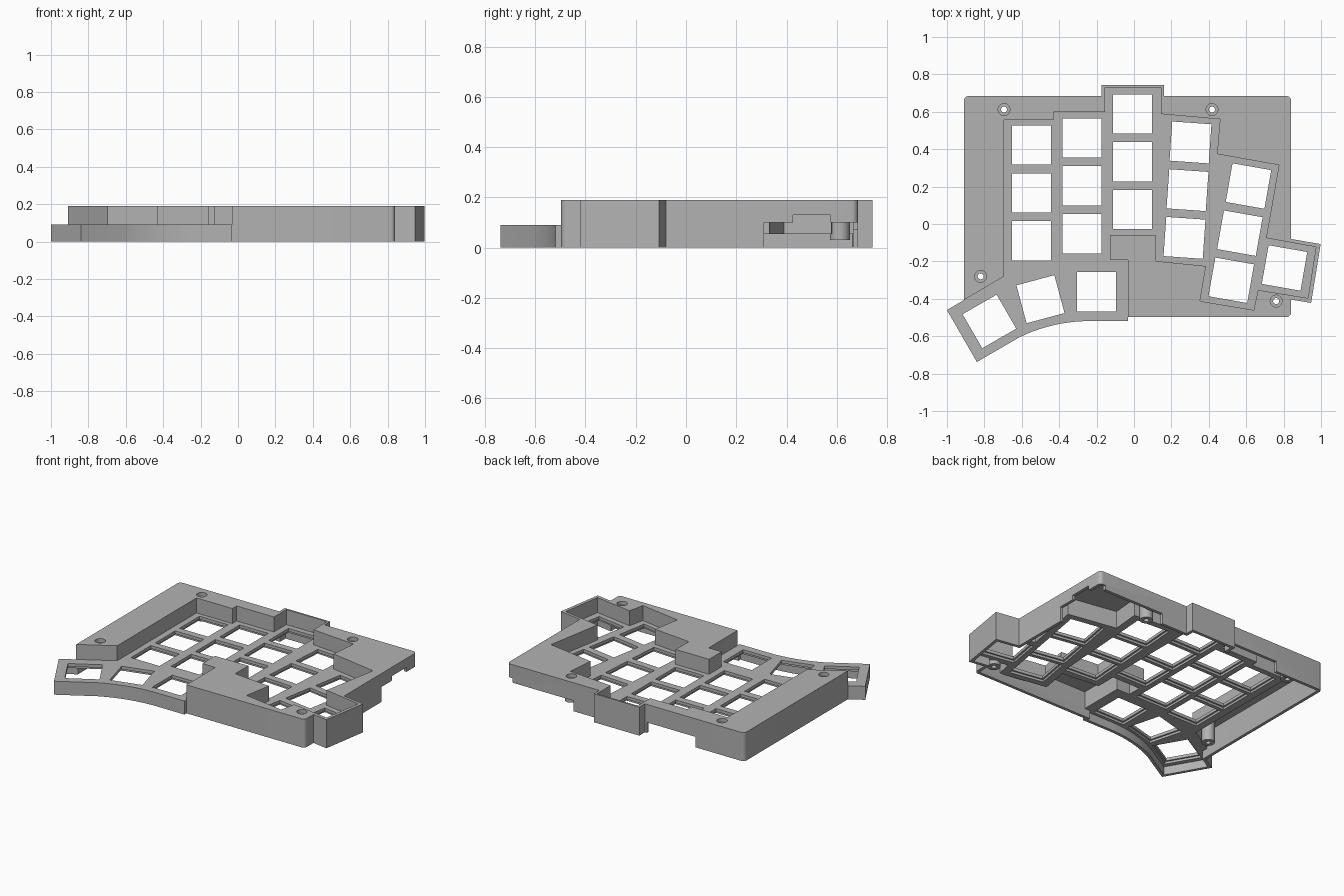
import bpy, bmesh, math
from mathutils import Vector

old = bpy.data.objects.get("Cube")
if old:
    bpy.data.objects.remove(old, do_unlink=True)

HIGH, DECK, UNDER, WALL = 0.19, 0.09, 0.055, 0.02

grey = bpy.data.materials.new("case grey")
grey.use_nodes = True
grey.diffuse_color = (0.45, 0.45, 0.45, 1)
grey.node_tree.nodes["Principled BSDF"].inputs["Base Color"].default_value = (0.45, 0.45, 0.45, 1)


def prisms(name, outlines, z0, z1):
    """One object made of straight extrusions of 2D outlines."""
    bm = bmesh.new()
    for pts in outlines:
        face = bm.faces.new([bm.verts.new((x, y, z0)) for x, y in pts])
        up = bmesh.ops.extrude_face_region(bm, geom=[face])["geom"]
        verts = [v for v in up if isinstance(v, bmesh.types.BMVert)]
        bmesh.ops.translate(bm, verts=verts, vec=(0, 0, z1 - z0))
    bmesh.ops.recalc_face_normals(bm, faces=bm.faces)
    mesh = bpy.data.meshes.new(name)
    bm.to_mesh(mesh)
    bm.free()
    mesh.materials.append(grey)
    obj = bpy.data.objects.new(name, mesh)
    bpy.context.collection.objects.link(obj)
    return obj


def combine(target, tool, operation):
    """Apply a boolean and discard the tool."""
    mod = target.modifiers.new(operation.lower(), 'BOOLEAN')
    mod.operation, mod.object, mod.solver = operation, tool, 'EXACT'
    bpy.context.view_layer.objects.active = target
    bpy.ops.object.modifier_apply(modifier=mod.name)
    bpy.data.objects.remove(tool, do_unlink=True)


def offset(pts, d):
    """Mitred offset of an outline; positive grows it."""
    area = sum(a[0] * b[1] - b[0] * a[1] for a, b in zip(pts, pts[1:] + pts[:1]))
    sign = 1 if area > 0 else -1
    out = []
    for i, p in enumerate(pts):
        p, a, b = Vector(p), Vector(pts[i - 1]), Vector(pts[(i + 1) % len(pts)])
        u, v = (p - a).normalized(), (b - p).normalized()
        n1, n2 = Vector((u.y, -u.x)) * sign, Vector((v.y, -v.x)) * sign
        out.append(tuple(p + (n1 + n2) * d / (1 + n1.dot(n2))))
    return out


def rect(x0, x1, y0, y1):
    return [(x0, y0), (x1, y0), (x1, y1), (x0, y1)]


def rounded(x0, x1, y0, y1, r, steps=6):
    pts = []
    for k, (x, y) in enumerate(rect(x0 + r, x1 - r, y0 + r, y1 - r)):
        for s in range(steps + 1):
            a = math.pi * (1 + k / 2 + s / steps / 2)
            pts.append((x + r * math.cos(a), y + r * math.sin(a)))
    return pts


def square(x, y, turn, half):
    c, s = math.cos(math.radians(turn)), math.sin(math.radians(turn))
    return [(x + half * (i * c - j * s), y + half * (i * s + j * c))
            for i, j in ((-1, -1), (1, -1), (1, 1), (-1, 1))]


def circle(x, y, r, n=24):
    return [(x + r * math.cos(2 * math.pi * i / n), y + r * math.sin(2 * math.pi * i / n))
            for i in range(n)]


# Outlines: thumb edge, key well, and outer body pieces
def arc_point(t):
    a, b, c = Vector((-0.61, -0.604)), Vector((-0.43, -0.519)), Vector((-0.235, -0.519))
    return tuple(a * (1 - t) ** 2 + b * 2 * t * (1 - t) + c * t * t)


thumb_edge = [(-0.695, -0.28), (-1.0, -0.46), (-0.84, -0.738)]
thumb_edge += [arc_point(i / 10) for i in range(11)] + [(-0.032, -0.519), (-0.032, -0.193)]
well = thumb_edge + [
    (-0.128, -0.193), (-0.128, -0.06), (0.118, -0.06), (0.118, -0.198), (0.385, -0.225),
    (0.353, -0.412), (0.64, -0.46), (0.663, -0.353), (0.93, -0.396), (0.973, -0.123),
    (0.706, -0.075), (0.775, 0.315), (0.444, 0.374), (0.46, 0.56), (0.145, 0.588),
    (0.145, 0.73), (-0.155, 0.73), (-0.155, 0.60), (-0.43, 0.60), (-0.43, 0.555), (-0.695, 0.555)]
thumb = thumb_edge + [(-0.3, -0.1), (-0.6, -0.15)]
body = rounded(-0.909, 0.84, -0.497, 0.684, 0.025)
back_bump = rect(-0.175, 0.16, 0.3, 0.742)
side_bump = [(0.55, -0.355), (0.947, -0.422), (0.998, -0.107), (0.6, -0.04)]

# Outer case with the key well sunk to the deck and the low thumb cluster
case = prisms("keyboard_case", [body], 0, HIGH)
for shape in (back_bump, side_bump):
    combine(case, prisms("bump", [shape], 0, HIGH), 'UNION')
combine(case, prisms("well", [well], DECK, 0.4), 'DIFFERENCE')
combine(case, prisms("thumb_cluster", [thumb], 0, DECK), 'UNION')

# Hollow underside, leaving the deck and the walls around the well
core = prisms("core", [offset(body, -WALL)], -0.1, HIGH - WALL)
for shape in (back_bump, side_bump, thumb):
    combine(core, prisms("core_part", [offset(shape, -WALL)], -0.1, HIGH - WALL), 'UNION')
combine(core, prisms("deck_keep", [offset(well, WALL)], UNDER, 0.4), 'DIFFERENCE')
combine(case, core, 'DIFFERENCE')

# Switch openings with a wider recess underneath: centre x, y and turn
keys = []
for x, y, step_x, step_y, turn in ((-0.548, 0.422, 0, 0.256, 0), (-0.278, 0.46, 0, 0.256, 0),
                                   (-0.008, 0.588, 0, 0.255, 0), (0.302, 0.436, 0.016, 0.255, -4),
                                   (0.612, 0.203, 0.046, 0.252, -10)):
    keys += [(x - i * step_x, y - i * step_y, turn) for i in range(3)]
keys += [(0.805, -0.235, -10), (-0.2, -0.362, 0), (-0.5, -0.402, 15), (-0.773, -0.521, 30)]
combine(case, prisms("openings", [square(*k, 0.105) for k in keys], 0.0, 0.15), 'DIFFERENCE')
combine(case, prisms("recesses", [square(*k, 0.116) for k in keys], 0.0, 0.07), 'DIFFERENCE')

# Screw bosses, with countersunk holes
screws = [(-0.695, 0.612), (0.417, 0.612), (-0.82, -0.28), (0.76, -0.412)]
combine(case, prisms("bosses", [circle(x, y, 0.04) for x, y in screws], 0.03, HIGH - 0.01), 'UNION')
combine(case, prisms("holes", [circle(x, y, 0.016) for x, y in screws], -0.1, 0.3), 'DIFFERENCE')
combine(case, prisms("sinks", [circle(x, y, 0.032) for x, y in screws], HIGH - 0.025, 0.3), 'DIFFERENCE')

# Cable openings in the side and back walls
combine(case, prisms("side_gap", [rect(0.8, 0.95, 0.31, 0.7)], -0.1, 0.1), 'DIFFERENCE')
combine(case, prisms("port", [rect(0.8, 0.95, 0.425, 0.575)], -0.1, 0.13), 'DIFFERENCE')
combine(case, prisms("back_gaps", [rect(0.35, 0.9, 0.66, 0.76), rect(-0.55, -0.19, 0.66, 0.76)],
                     -0.1, 0.07), 'DIFFERENCE')

bpy.ops.object.select_all(action='DESELECT')
case.select_set(True)
bpy.context.view_layer.objects.active = case
bpy.ops.object.shade_smooth_by_angle(angle=math.radians(30))
